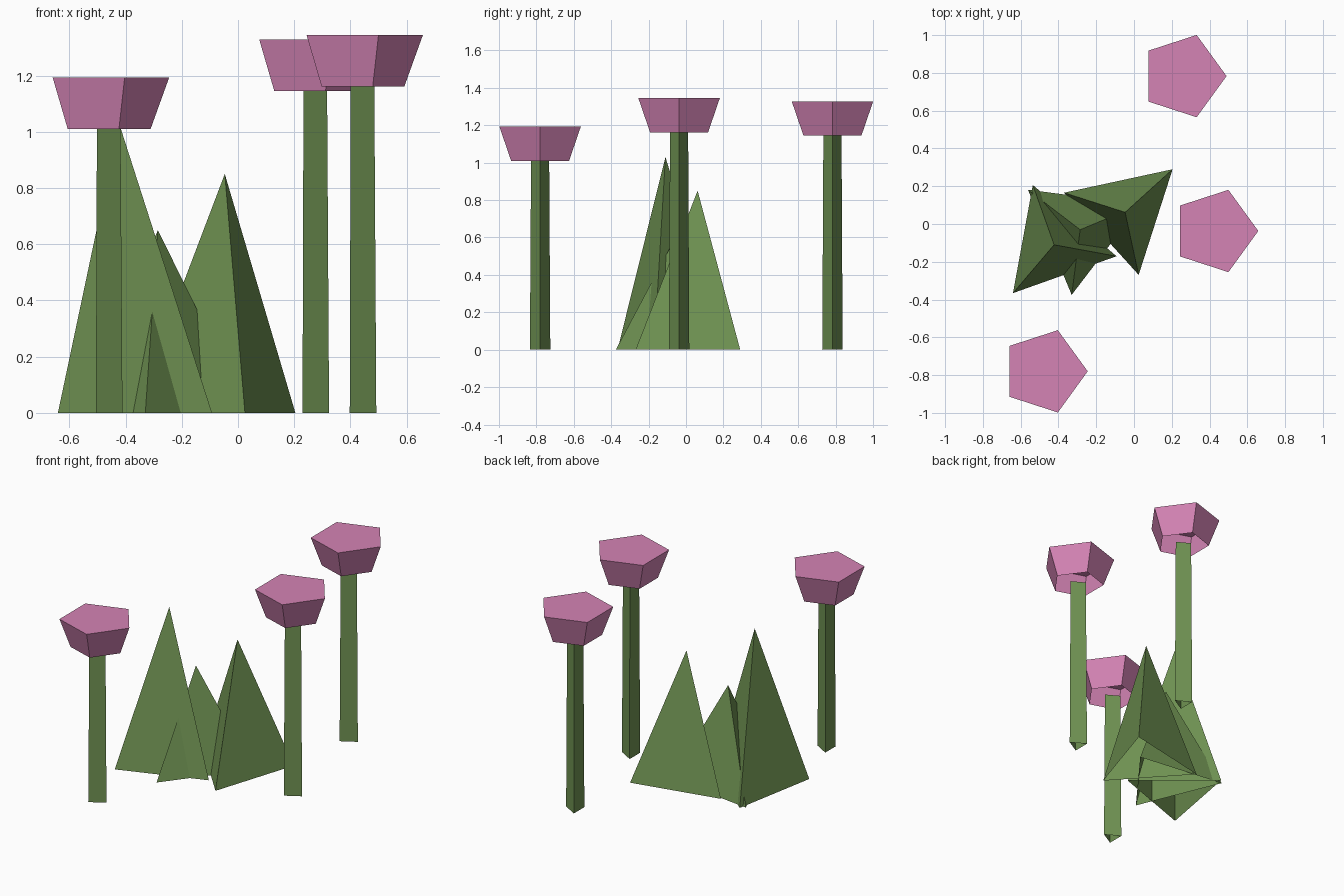
import bpy, bmesh
from math import sin, cos, radians

if "Cube" in bpy.data.objects:
    bpy.data.objects.remove(bpy.data.objects["Cube"])


def material(name, rgb):
    m = bpy.data.materials.new(name)
    m.diffuse_color = (*rgb, 1)
    m.use_nodes = True
    m.node_tree.nodes["Principled BSDF"].inputs["Base Color"].default_value = m.diffuse_color
    return m


GREEN = material("leaf_green", (0.16, 0.29, 0.085))
PINK = material("petal_pink", (0.66, 0.23, 0.46))


def ring(bm, n, r, z, angle=0):
    return [bm.verts.new((r * cos(radians(angle) + i * 6.2831853 / n),
                          r * sin(radians(angle) + i * 6.2831853 / n), z))
            for i in range(n)]


def finish(bm, name, loc, mat):
    me = bpy.data.meshes.new(name)
    bm.to_mesh(me)
    bm.free()
    me.materials.append(mat)
    ob = bpy.data.objects.new(name, me)
    ob.location = loc
    bpy.context.collection.objects.link(ob)


def tube(name, loc, n, r1, r2, z1, z2, mat, top=False):
    """Tapered prism with an open bottom and an optional top cap."""
    bm = bmesh.new()
    a, b = ring(bm, n, r1, z1), ring(bm, n, r2, z2)
    for i in range(n):
        j = (i + 1) % n
        bm.faces.new((a[i], a[j], b[j], b[i]))
    if top:
        bm.faces.new(b)
    finish(bm, name, loc, mat)


def spike(name, x, y, r, height, angle):
    """Three-sided leaf spike, open underneath."""
    bm = bmesh.new()
    a = ring(bm, 3, r, 0, angle)
    tip = bm.verts.new((0, 0, height))
    for i in range(3):
        bm.faces.new((a[i], a[(i + 1) % 3], tip))
    finish(bm, name, (x, y, 0), GREEN)


# Flowers: three-sided stem and five-sided flaring head
for k, (x, y, z) in enumerate([(-0.474, -0.78, 1.01),
                               (0.261, 0.783, 1.145),
                               (0.429, -0.037, 1.162)], 1):
    tube(f"stem_{k}", (x, y, 0), 3, 0.063, 0.056, 0, z, GREEN)
    tube(f"flower_head_{k}", (x, y, 0), 5, 0.163, 0.229, z, z + 0.183, PINK, True)

# Clump of overlapping leaf spikes
spike("leaf_tall", -0.423, -0.11, 0.336, 1.03, 229.6)
spike("leaf_middle", -0.047, 0.062, 0.339, 0.85, 282.2)
spike("leaf_short", -0.285, -0.03, 0.348, 0.65, 262.6)
